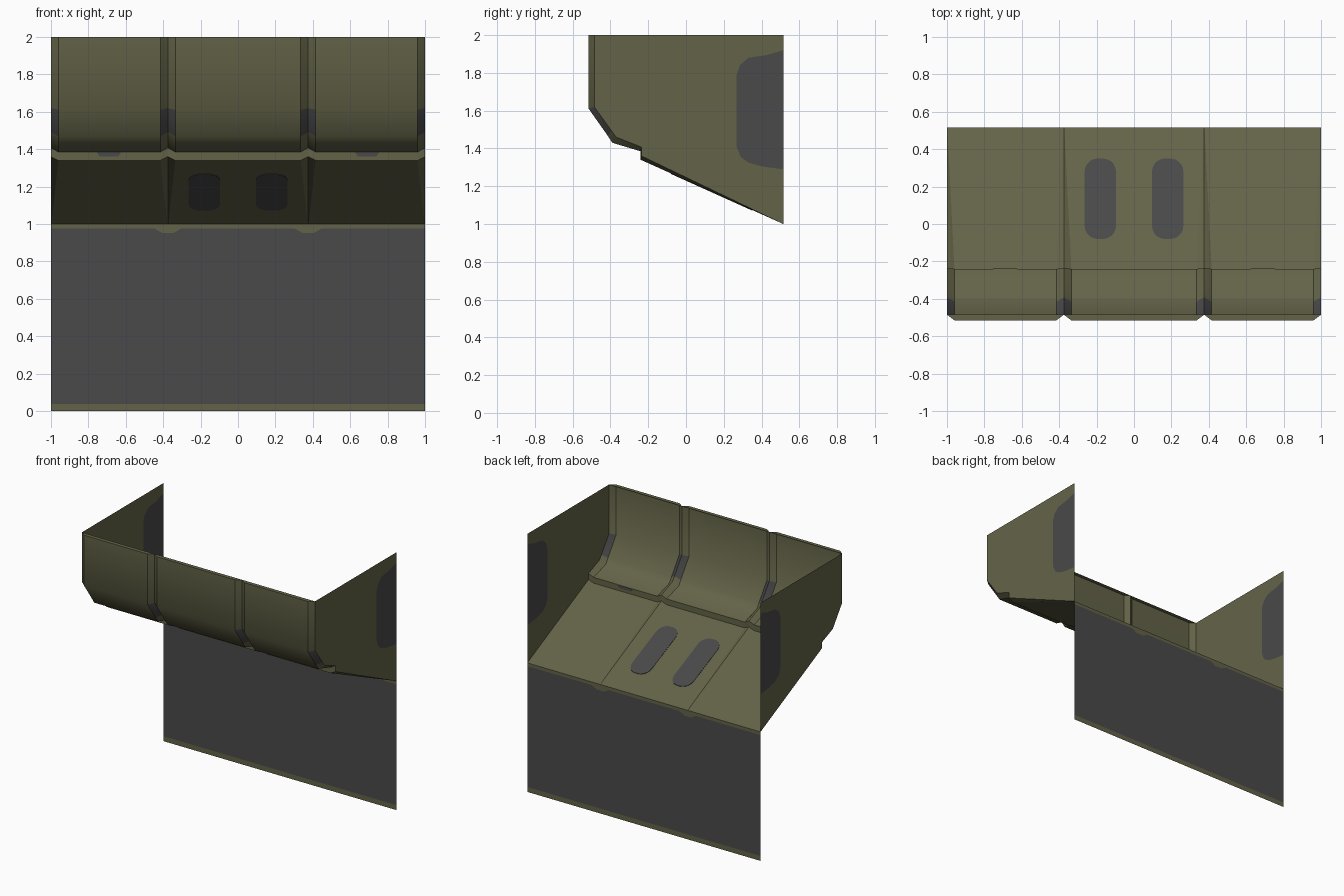
import bpy, bmesh, math

if "Cube" in bpy.data.objects:
    bpy.data.objects.remove(bpy.data.objects["Cube"])


def material(name, rgb):
    m = bpy.data.materials.new(name)
    m.diffuse_color = (*rgb, 1)
    m.use_nodes = True
    m.node_tree.nodes["Principled BSDF"].inputs["Base Color"].default_value = m.diffuse_color
    return m


OLIVE = material("olive paint", (0.127, 0.125, 0.065))
GREY = material("dark grey", (0.067, 0.067, 0.069))


def finish(name, bm):
    me = bpy.data.meshes.new(name)
    bm.to_mesh(me)
    bm.free()
    me.materials.append(OLIVE)
    me.materials.append(GREY)
    ob = bpy.data.objects.new(name, me)
    bpy.context.collection.objects.link(ob)
    return ob


def rounded(cx, cy, hx, hy, r, n=5):
    """Outline of a rounded rectangle."""
    pts = []
    for i, (sx, sy) in enumerate([(1, 1), (-1, 1), (-1, -1), (1, -1)]):
        for k in range(n + 1):
            a = math.pi / 2 * (i + k / n)
            pts.append((cx + sx * (hx - r) + r * math.cos(a),
                        cy + sy * (hy - r) + r * math.sin(a)))
    return pts


def plate(name, pts, offset):
    """Thin grey plate centred on a flat outline, seen from both sides."""
    bm = bmesh.new()
    low = [bm.verts.new([c - o for c, o in zip(p, offset)]) for p in pts]
    high = [bm.verts.new([c + o for c, o in zip(p, offset)]) for p in pts]
    bm.faces.new(low[::-1])
    bm.faces.new(high)
    for i in range(len(pts)):
        j = (i + 1) % len(pts)
        bm.faces.new((low[i], low[j], high[j], high[i]))
    bmesh.ops.recalc_face_normals(bm, faces=bm.faces)
    for f in bm.faces:
        f.material_index = 1
    return finish(name, bm)


# Lofted shell: (raised profile, groove profile, groove half width)
ROWS = [
    ((-.485, 2.0), (-.485, 2.0), .04),      # top lip
    ((-.515, 2.0), (-.485, 2.0), .04),
    ((-.515, 1.61), (-.485, 1.62), .04),
    ((-.415, 1.468), (-.393, 1.492), .04),  # end of groove patch
    ((-.39, 1.43), (-.37, 1.46), .04),
    ((-.24, 1.385), (-.235, 1.407), .04),   # step
    ((-.24, 1.34), (-.235, 1.36), .04),
    ((.515, 1.0), (.515, 1.0), .002),       # back end of floor
]
# Columns: (x centre, side of groove); side 0 is the groove bottom
COLS = [(-1, 0), (-1, 1), (-.375, -1), (-.375, 0), (-.375, 1),
        (.375, -1), (.375, 0), (.375, 1), (1, -1), (1, 0)]

bm = bmesh.new()
grid = []
for raised, groove, w in ROWS:
    grid.append([bm.verts.new((x + s * w, *(raised if s else groove))) for x, s in COLS])
for r in range(len(ROWS) - 1):
    for c in range(len(COLS) - 1):
        f = bm.faces.new((grid[r][c], grid[r + 1][c], grid[r + 1][c + 1], grid[r][c + 1]))
        f.smooth = True
        in_groove = COLS[c][1] == 0 or COLS[c + 1][1] == 0
        f.material_index = int(r == 2 and in_groove)   # grey worn spot in grooves
# Creases along the grooves, lip and step stay sharp
for r, row in enumerate(grid):
    for c, v in enumerate(row):
        if r + 1 < len(grid):
            bm.edges.get((v, grid[r + 1][c])).smooth = False
        if c + 1 < len(row) and r in (0, 1, 5, 6, 7):
            bm.edges.get((v, row[c + 1])).smooth = False
bmesh.ops.remove_doubles(bm, verts=bm.verts, dist=.0005)
bmesh.ops.recalc_face_normals(bm, faces=bm.faces)
finish("hopper_shell", bm)

# Side walls, each with a grey patch cut into the rear edge
PATCH = [(.515, 1.29), (.40, 1.305), (.33, 1.325), (.29, 1.355), (.268, 1.41),
         (.268, 1.79), (.285, 1.84), (.33, 1.88), (.43, 1.895), (.515, 1.92)]
OUTLINE = [g for _, g, _ in ROWS[1:]]
for side, label in ((-1, "left"), (1, "right")):
    bm = bmesh.new()
    patch = [bm.verts.new((side, y, z)) for y, z in PATCH]
    rim = [bm.verts.new((side, y, z)) for y, z in OUTLINE]
    corner = bm.verts.new((side, .515, 2.0))
    wall = bm.faces.new(rim + patch + [corner])
    grey = bm.faces.new(patch[::-1])
    grey.material_index = 1
    bmesh.ops.recalc_face_normals(bm, faces=bm.faces)
    for f in bm.faces:
        if f.normal.x * side < 0:
            f.normal_flip()
    finish(label + "_side_wall", bm)

# Back apron: grey sheet with olive borders, top border dips under the grooves
bm = bmesh.new()


def apron_row(pts):
    return [bm.verts.new((x, .515, z)) for x, z in pts]


foot = apron_row([(-1, 0), (1, 0)])
low = apron_row([(-1, .038), (1, .038)])
dips = [(-1, .975)]
for x in (-.375, .375):
    dips += [(x - .07, .975), (x - .03, .952), (x + .03, .952), (x + .07, .975)]
dips = apron_row(dips + [(1, .975)])
top = apron_row([(-1, 1), (1, 1)])
bm.faces.new(foot + low[::-1])
bm.faces.new(low + dips[::-1]).material_index = 1
bm.faces.new(dips + top[::-1])
finish("back_apron", bm)


# Grey patches on the sloping floor and on the step
def floor_z(y):
    return 1.34 - (y + .24) * .34 / .755


for s, label in ((-1, "left"), (1, "right")):
    pts = [(x, y, floor_z(y)) for x, y in rounded(s * .18, .135, .084, .215, .07)]
    plate(label + "_floor_patch", pts, (0, 0, .003))
    strip = [(s * .69 + dx, -.24, z) for dx, z in
             ((-.065, 1.384), (-.05, 1.362), (.05, 1.362), (.065, 1.384))]
    plate(label + "_step_patch", strip, (0, .002, 0))
